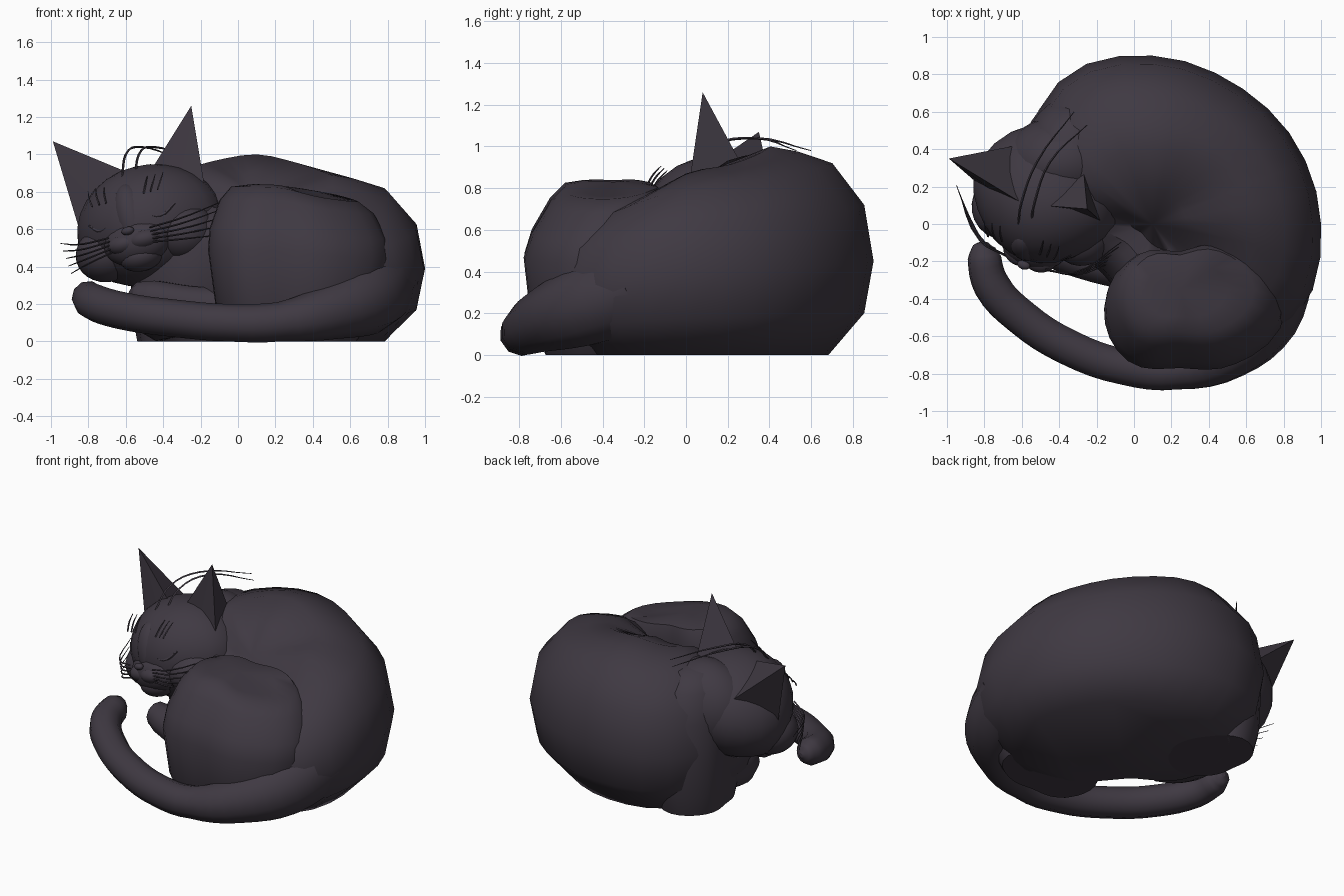
import bpy, bmesh, math
from mathutils import Vector, Matrix

if "Cube" in bpy.data.objects:
    bpy.data.objects.remove(bpy.data.objects["Cube"], do_unlink=True)

fur = bpy.data.materials.new("dark_plum_fur")
fur.use_nodes = True
COLOUR = (0.05, 0.041, 0.055, 1)
fur.diffuse_color = COLOUR
fur.node_tree.nodes["Principled BSDF"].inputs["Base Color"].default_value = COLOUR

# Head frame: turned to its right and rolled to the side
HEAD = (Matrix.Translation((-0.48, 0.13, 0.63))
        @ Matrix.Rotation(math.radians(-19), 4, 'Z')
        @ Matrix.Rotation(math.radians(-14), 4, 'Y'))


def finish(obj, angle=50):
    obj.data.materials.clear()
    obj.data.materials.append(fur)
    bpy.ops.object.select_all(action='DESELECT')
    obj.select_set(True)
    bpy.context.view_layer.objects.active = obj
    bpy.ops.object.shade_smooth_by_angle(angle=math.radians(angle))
    return obj


def from_bmesh(name, bm, angle=50):
    bmesh.ops.recalc_face_normals(bm, faces=bm.faces)
    mesh = bpy.data.meshes.new(name)
    bm.to_mesh(mesh)
    bm.free()
    obj = bpy.data.objects.new(name, mesh)
    bpy.context.collection.objects.link(obj)
    return finish(obj, angle)


def cyclic(values, t):
    """Smooth closed interpolation through evenly spaced values."""
    n = len(values)
    i, f = int(t), t - int(t)
    a, b, c, d = (values[(i + k) % n] for k in (-1, 0, 1, 2))
    return b + 0.5 * f * (c - a + f * (2*a - 5*b + 4*c - d + f * (3*(b - c) + d - a)))


def mound(name, centre, radii, heights, profile, peak, lean=0, segments=32):
    """Turned form whose radius and height vary around its axis."""
    bm = bmesh.new()
    rings = []
    for rf, zf in profile:
        ring = []
        shift = lean * max(0, zf - 0.6) / 0.4
        for s in range(segments):
            a = 2 * math.pi * s / segments
            r = cyclic(radii, s * len(radii) / segments) * rf
            z = cyclic(heights, s * len(heights) / segments) * zf
            ring.append(bm.verts.new((centre[0] + r * math.cos(a),
                                      centre[1] + r * math.sin(a) + shift, z)))
        rings.append(ring)
    top = bm.verts.new((centre[0], centre[1] + lean, peak))
    for s in range(segments):
        n = (s + 1) % segments
        for lo, hi in zip(rings, rings[1:]):
            bm.faces.new((lo[s], lo[n], hi[n], hi[s]))
        bm.faces.new((rings[-1][s], rings[-1][n], top))
    bm.faces.new(rings[0][::-1])
    return from_bmesh(name, bm)


def blob(name, loc, size, frame=Matrix.Identity(4), shape=None):
    bm = bmesh.new()
    bmesh.ops.create_uvsphere(bm, u_segments=24, v_segments=14, radius=1)
    if shape:
        for v in bm.verts:
            shape(v.co)
    bm.transform(frame @ Matrix.Translation(loc) @ Matrix.Diagonal((*size, 1)))
    return from_bmesh(name, bm)


def tube(name, points, radii, frame=Matrix.Identity(4), sides=3, steps=4):
    curve = bpy.data.curves.new(name, 'CURVE')
    curve.dimensions = '3D'
    curve.bevel_depth = 1
    curve.bevel_resolution = sides
    curve.resolution_u = steps
    curve.use_fill_caps = True
    spline = curve.splines.new('BEZIER')
    spline.bezier_points.add(len(points) - 1)
    for bp, p, r in zip(spline.bezier_points, points, radii):
        bp.co = frame @ Vector(p)
        bp.radius = r
        bp.handle_left_type = bp.handle_right_type = 'AUTO'
    obj = bpy.data.objects.new(name, curve)
    bpy.context.collection.objects.link(obj)
    bpy.ops.object.select_all(action='DESELECT')
    obj.select_set(True)
    bpy.context.view_layer.objects.active = obj
    bpy.ops.object.convert(target='MESH')
    return finish(bpy.context.object)


# Curled body, folded thigh and shoulder
mound("curled_body", (0.1, 0.0),
      [0.9, 0.88, 0.87, 0.9, 0.92, 0.78, 0.62, 0.4, 0.4, 0.55, 0.79, 0.92],
      [0.87, 0.91, 0.96, 1.0, 0.97, 0.92, 0.75, 0.7, 0.7, 0.7, 0.62, 0.74],
      [(0.76, 0), (0.95, 0.2), (1, 0.45), (0.95, 0.72), (0.78, 0.92),
       (0.6, 0.975), (0.45, 1.0), (0.2, 0.91)], 0.76)
mound("thigh", (0.25, -0.45),
      [0.56, 0.42, 0.27, 0.36, 0.41, 0.4, 0.32, 0.42],
      [0.76, 0.81, 0.83, 0.84, 0.84, 0.84, 0.83, 0.78],
      [(0.68, 0), (0.9, 0.22), (1, 0.58), (0.98, 0.72), (0.85, 0.9), (0.7, 0.985),
       (0.45, 1.0)], 0.83, lean=0.1)
mound("shoulder", (-0.33, 0.33),
      [0.3, 0.3, 0.36, 0.31, 0.23, 0.26, 0.3, 0.3], [0.92, 0.92, 0.92, 0.9],
      [(0.85, 0), (0.96, 0.15), (1, 0.42), (0.97, 0.68), (0.8, 0.88), (0.5, 0.98)], 0.92)

# Neck and limbs
blob("neck", (-0.38, 0.33, 0.64), (0.32, 0.25, 0.3))
tube("foreleg", [(-0.36, 0.25, 0.2), (-0.41, 0.1, 0.14), (-0.38, -0.04, 0.13),
                 (-0.28, -0.14, 0.13)], [0.18, 0.14, 0.12, 0.1])
tube("tucked_paw", [(-0.05, -0.24, 0.18), (-0.25, -0.2, 0.2), (-0.45, -0.13, 0.23),
                    (-0.54, -0.1, 0.24), (-0.58, -0.09, 0.24)],
     [0.11, 0.1, 0.1, 0.08, 0.03])
tube("hind_foot", [(0.4, -0.6, 0.08), (0.15, -0.64, 0.08), (0.02, -0.62, 0.08),
                   (-0.04, -0.6, 0.08)], [0.08, 0.08, 0.07, 0.03])

# Tail sweeping round the front
tube("tail", [(0.74, -0.24, 0.32), (0.68, -0.5, 0.23), (0.5, -0.69, 0.16),
              (0.22, -0.785, 0.105), (-0.05, -0.765, 0.1), (-0.35, -0.66, 0.125),
              (-0.6, -0.5, 0.16), (-0.76, -0.33, 0.205), (-0.8, -0.18, 0.235),
              (-0.8, -0.12, 0.24), (-0.795, -0.095, 0.24)],
     [0.23, 0.2, 0.15, 0.105, 0.1, 0.1, 0.1, 0.1, 0.09, 0.06, 0.015])


# Head: narrower towards the face, deeper behind, flatter crown
def skull(co):
    if co.y < 0:
        co.x *= 1 + 0.18 * co.y
    else:
        co.y *= 1.2
    if co.z > 0:
        co.z *= 0.95
    co.x *= 1 - 0.05 * co.z


blob("head", (0, 0, 0), (0.41, 0.34, 0.33), HEAD, skull)
blob("muzzle", (0, -0.24, -0.1), (0.19, 0.13, 0.13), HEAD)
blob("nose_bridge", (0, -0.22, 0.02), (0.1, 0.125, 0.2), HEAD)
blob("nose", (0, -0.365, -0.04), (0.035, 0.025, 0.022), HEAD)
blob("chin", (0, -0.24, -0.18), (0.12, 0.11, 0.08), HEAD)
for side, label in ((-1, "right"), (1, "left")):
    blob(label + "_whisker_pad", (0.055 * side, -0.29, -0.1), (0.1, 0.09, 0.06), HEAD)
    blob(label + "_cheek", (0.23 * side, -0.1, -0.11), (0.17, 0.18, 0.15), HEAD)
    tube(label + "_closed_eye",
         [(0.1 * side, -0.31, 0.03), (0.17 * side, -0.285, 0.0), (0.25 * side, -0.235, 0.05)],
         [0.007, 0.012, 0.005], HEAD, 1)
    # Whiskers fan out from each side of the muzzle
    for i in range(5):
        rise = -0.07 + 0.045 * i
        tube(f"{label}_whisker_{i + 1}",
             [(0.12 * side, -0.35, -0.13 + 0.02 * i),
              (0.27 * side, -0.32, -0.11 + 0.6 * rise),
              ((0.42 + 0.015 * i) * side, -0.2 + 0.03 * i, -0.1 + rise)],
             [0.005, 0.005, 0.002], HEAD, 0)
    # Short brow hairs
    for i in range(3):
        x = (0.11 + 0.04 * i) * side
        tube(f"{label}_brow_hair_{i + 1}",
             [(x, -0.285, 0.14), (x * 1.1, -0.25, 0.19), (x * 1.15, -0.21, 0.23)],
             [0.005, 0.005, 0.002], HEAD, 0)

# Long hairs arching back over the crown
for i, dx in enumerate((0.0, 0.07)):
    tube(f"long_brow_hair_{i + 1}",
         [(-0.62 + dx, 0.0, 0.88), (-0.6 + dx, 0.12, 1.0), (-0.52 + dx, 0.33, 1.04),
          (-0.32 + dx, 0.6 - dx, 0.98)], [0.006, 0.007, 0.006, 0.002], sides=0)


# Ears: tapered shells with a hollowed front
def ear(name, tip, inner, outer, back, hollow):
    bm = bmesh.new()
    t, a, b, c, d = (bm.verts.new(p) for p in (tip, inner, outer, back, hollow))
    for face in ((a, d, t), (d, b, t), (b, c, t), (c, a, t), (a, c, b, d)):
        bm.faces.new(face)
    return from_bmesh(name, bm, 60)


ear("left_ear", (-0.25, 0.08, 1.26), (-0.5, 0.1, 0.86), (-0.16, 0.0, 0.72),
    (-0.27, 0.29, 0.87), (-0.36, 0.08, 0.82))
ear("right_ear", (-0.99, 0.35, 1.07), (-0.58, 0.1, 0.9), (-0.84, 0.22, 0.57),
    (-0.63, 0.42, 0.76), (-0.76, 0.18, 0.78))
